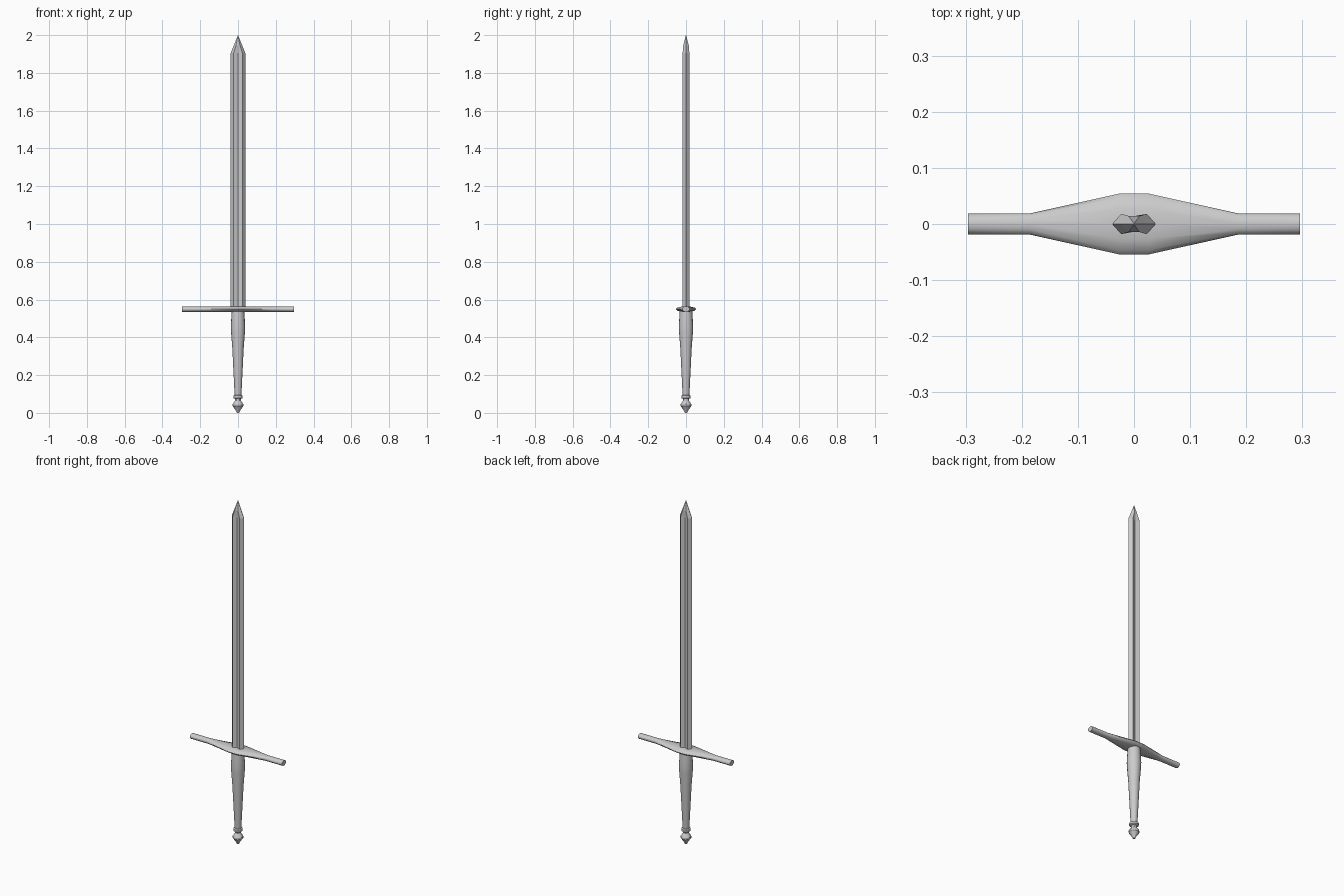
import bpy, bmesh, math

if "Cube" in bpy.data.objects:
    bpy.data.objects.remove(bpy.data.objects["Cube"])


def loft(name, rings, smooth=None):
    """Skin a list of equally sized closed rings and cap both ends."""
    bm = bmesh.new()
    loops = [[bm.verts.new(p) for p in ring] for ring in rings]
    for a, b in zip(loops, loops[1:]):
        for i in range(len(a)):
            j = (i + 1) % len(a)
            bm.faces.new((a[i], a[j], b[j], b[i]))
    bm.faces.new(loops[0])
    bm.faces.new(loops[-1])
    bmesh.ops.remove_doubles(bm, verts=bm.verts, dist=1e-5)
    bmesh.ops.recalc_face_normals(bm, faces=bm.faces)
    mesh = bpy.data.meshes.new(name)
    bm.to_mesh(mesh)
    bm.free()
    obj = bpy.data.objects.new(name, mesh)
    bpy.context.collection.objects.link(obj)
    if smooth:
        bpy.ops.object.select_all(action='DESELECT')
        obj.select_set(True)
        bpy.context.view_layer.objects.active = obj
        bpy.ops.object.shade_smooth_by_angle(angle=math.radians(smooth))
    return obj


def circle(n):
    return [(math.cos(2 * math.pi * i / n), math.sin(2 * math.pi * i / n)) for i in range(n)]


def turned(name, profile, sides, smooth=None):
    return loft(name, [[(r * c, r * s, z) for c, s in circle(sides)] for r, z in profile], smooth)


# Blade: eight-point section with a fuller down each face
def blade_section(z, edge, ridge, thick, fuller):
    return [(edge, 0, z), (ridge, thick, z), (0, fuller, z), (-ridge, thick, z),
            (-edge, 0, z), (-ridge, -thick, z), (0, -fuller, z), (ridge, -thick, z)]


loft("blade", [blade_section(*s) for s in (
    (0.55, 0.039, 0.023, 0.018, 0.010),
    (1.905, 0.039, 0.023, 0.018, 0.010),
    (1.945, 0.0225, 0.010, 0.0145, 0.0140),
    (1.998, 0.0008, 0.0004, 0.0015, 0.0015),
    (2.0, 0.0003, 0.0002, 0.0003, 0.0003))])

# Crossguard: round bar flaring wide around the blade
guard = ((-0.296, 0.019), (-0.185, 0.019), (-0.027, 0.054),
         (0.027, 0.054), (0.185, 0.019), (0.296, 0.019))
loft("crossguard", [[(x, w * c, 0.549 + 0.015 * s) for c, s in circle(12)]
                    for x, w in guard], 40)

# Grip: swelling towards the guard
turned("grip", [(0.016, 0.075), (0.018, 0.095), (0.030, 0.34), (0.037, 0.43),
                (0.038, 0.455), (0.035, 0.51), (0.033, 0.545)], 16, 40)

# Collar ring between grip and pommel
turned("collar", [(0.020, 0.075), (0.025, 0.079), (0.025, 0.091), (0.020, 0.095)], 16, 40)

# Pommel: faceted knob on a short neck
turned("pommel", [(0.006, 0.0), (0.012, 0.013), (0.028, 0.036), (0.028, 0.046),
                  (0.015, 0.066), (0.015, 0.080)], 12, 30)
